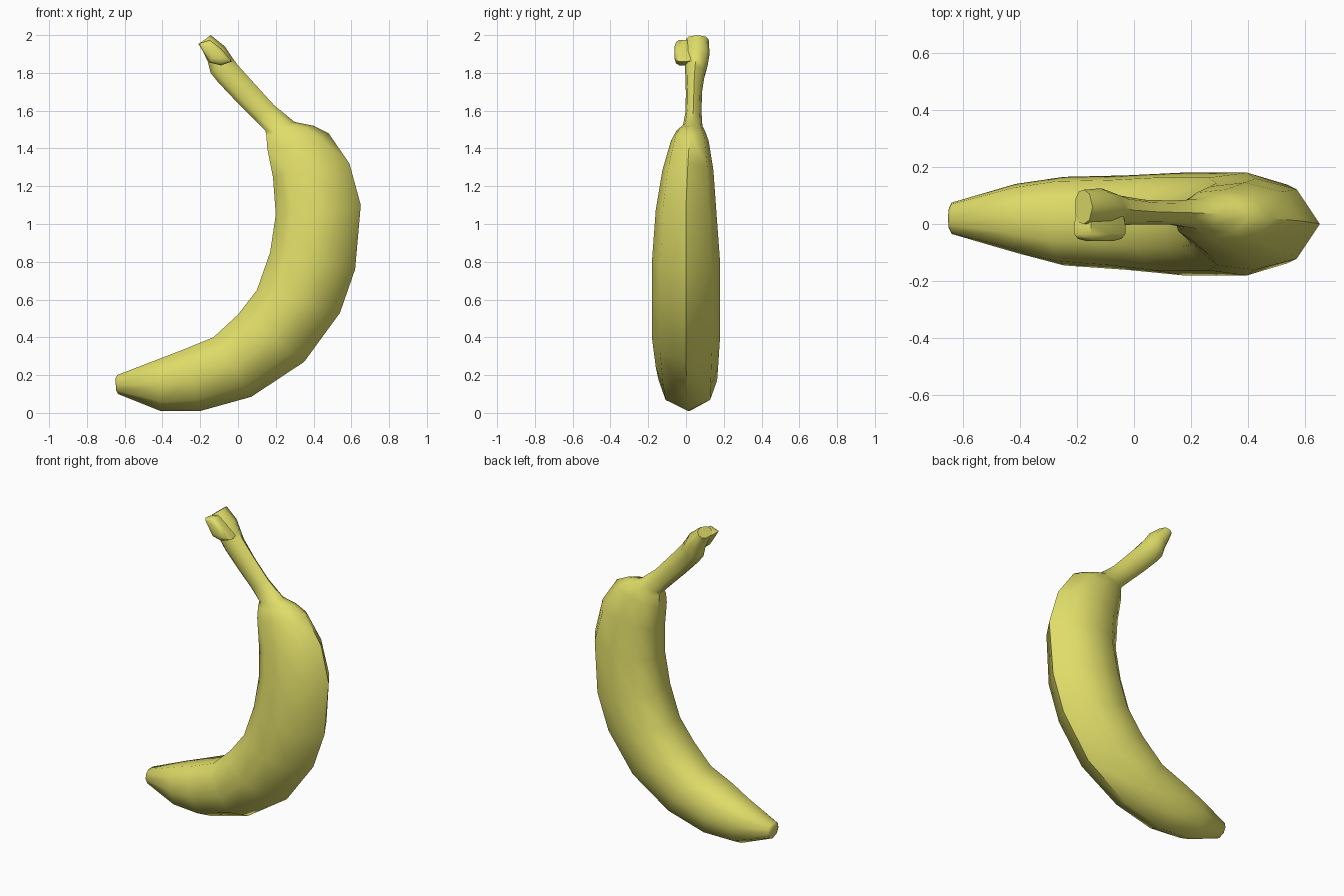
import bpy
import bmesh
from math import radians

default_cube = bpy.data.objects.get("Cube")
if default_cube:
    bpy.data.objects.remove(default_cube, do_unlink=True)

# One yellow peel colour
peel = bpy.data.materials.new("yellow_peel")
peel.use_nodes = True
peel_colour = (0.74, 0.72, 0.14, 1.0)
peel.diffuse_color = peel_colour
peel.node_tree.nodes["Principled BSDF"].inputs["Base Color"].default_value = peel_colour


def loft(name, rings):
    """Skin a series of closed rings, cap both ends and shade smoothly."""
    mesh = bpy.data.meshes.new(name)
    bm = bmesh.new()
    loops = [[bm.verts.new(point) for point in ring] for ring in rings]
    count = len(loops[0])
    for lower, upper in zip(loops, loops[1:]):
        for i in range(count):
            j = (i + 1) % count
            bm.faces.new((lower[i], lower[j], upper[j], upper[i]))
    bm.faces.new(loops[0])
    bm.faces.new(loops[-1])
    bmesh.ops.recalc_face_normals(bm, faces=bm.faces)
    bm.to_mesh(mesh)
    bm.free()
    mesh.materials.append(peel)
    part = bpy.data.objects.new(name, mesh)
    bpy.context.collection.objects.link(part)
    bpy.ops.object.select_all(action="DESELECT")
    part.select_set(True)
    bpy.context.view_layer.objects.active = part
    bpy.ops.object.shade_smooth_by_angle(angle=radians(55))
    return part


# Half cross-section: position from inner to outer curve, share of half width
half_section = [(0, 0.45), (0.2, 0.9), (0.5, 1), (0.82, 0.76)]
section = ([(0, 0)] + half_section + [(1, 0)]
           + [(t, -w) for t, w in reversed(half_section)])


def cross_section(inner_x, inner_z, outer_x, outer_z, centre_y, half_width):
    """Ring spanning from the inner curve to the outer curve."""
    return [(inner_x + (outer_x - inner_x) * t,
             centre_y + half_width * w,
             inner_z + (outer_z - inner_z) * t) for t, w in section]


# Fruit, from the blossom tip up to the shoulder
body_stations = [
    (-.65, .18, -.645, .12, .02, .035),
    (-.64, .2, -.635, .1, .02, .055),
    (-.42, .285, -.41, .01, .02, .12),
    (-.29, .335, -.2, .01, .01, .155),
    (-.13, .4, .07, .085, .005, .165),
    (0, .52, .35, .27, 0, .18),
    (.1, .65, .54, .53, 0, .18),
    (.17, .85, .62, .76, 0, .18),
    (.2, 1.05, .65, 1.1, 0, .16),
    (.185, 1.25, .59, 1.32, .01, .135),
    (.155, 1.4, .48, 1.48, .02, .1),
    (.15, 1.47, .4, 1.52, .025, .075),
]

# Stalk, from the shoulder to its flared end
stem_stations = [
    (.145, 1.495, .3, 1.54, .035, .052),
    (.08, 1.56, .19, 1.63, .04, .042),
    (-.02, 1.66, .09, 1.74, .042, .043),
    (-.105, 1.75, 0, 1.84, .048, .052),
    (-.145, 1.8, -.03, 1.88, .055, .06),
    (-.16, 1.86, -.07, 1.94, .06, .065),
    (-.205, 1.955, -.145, 2, .06, .06),
]
loft("fruit_and_stem", [cross_section(*s) for s in body_stations + stem_stations])

# Torn flap on the front of the stalk end
flap_outline = [(-.21, 1.955), (-.15, 1.975), (-.09, 1.93),
                (-.03, 1.86), (-.09, 1.84), (-.15, 1.855)]
flap_centre = (-.12, 1.905)


def flap_ring(y, scale):
    """Flap outline shrunk about its centre."""
    return [(flap_centre[0] + (x - flap_centre[0]) * scale, y,
             flap_centre[1] + (z - flap_centre[1]) * scale)
            for x, z in flap_outline]


flap_layers = [(.04, .9), (-.005, 1), (-.035, 1), (-.052, .85), (-.06, .5)]
loft("stem_flap", [flap_ring(y, scale) for y, scale in flap_layers])
